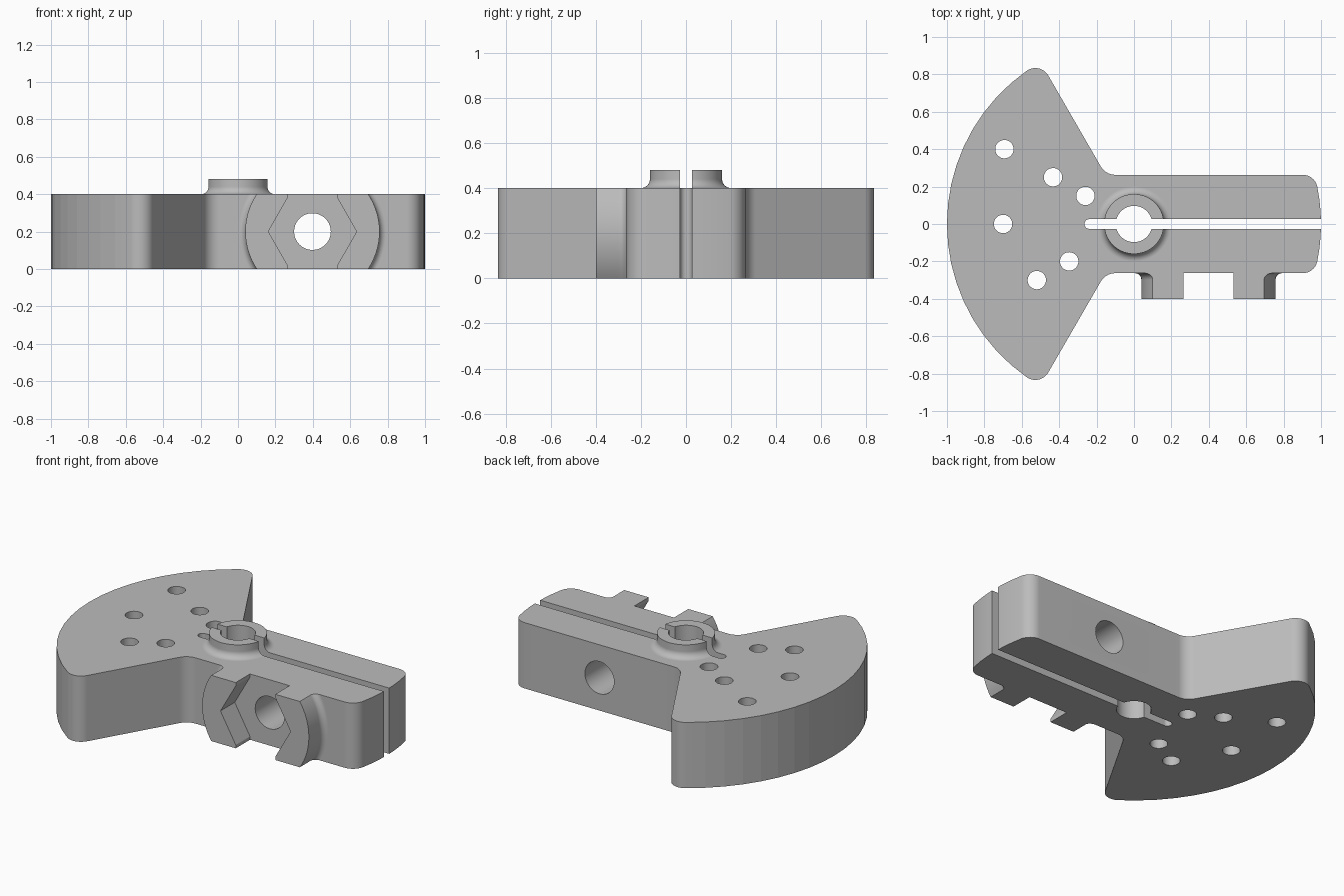
import bpy, bmesh
from math import sin, cos, asin, radians, degrees, sqrt, pi
from mathutils import Matrix, Vector

cube = bpy.data.objects.get("Cube")
if cube:
    bpy.data.objects.remove(cube, do_unlink=True)

grey = bpy.data.materials.new("plain_grey")
grey.use_nodes = True
colour = (0.5, 0.5, 0.5, 1)
grey.diffuse_color = colour
grey.node_tree.nodes["Principled BSDF"].inputs["Base Color"].default_value = colour

HEIGHT = 0.4        # body thickness
HALF = 0.263        # half width of the arm
CORNER = 0.08       # outer corner radius
FILLET = 0.09       # inner corner radius
UPRIGHT = Matrix.Identity(4)
SCREW_AXIS = Matrix.Translation((0.398, 0, HEIGHT / 2)) @ Matrix.Rotation(pi / 2, 4, "X")


def arc(cx, cy, r, start, end, steps):
    angles = [radians(start + (end - start) * i / steps) for i in range(steps + 1)]
    return [(cx + r * cos(a), cy + r * sin(a)) for a in angles]


def stack(name, rings, matrix=UPRIGHT):
    """Join equal rings of (x, y, z) points into a closed solid."""
    bm = bmesh.new()
    loops = [[bm.verts.new(matrix @ Vector(p)) for p in ring] for ring in rings]
    n = len(loops[0])
    for low, high in zip(loops, loops[1:]):
        for i in range(n):
            j = (i + 1) % n
            bm.faces.new((low[i], low[j], high[j], high[i]))
    bm.faces.new(loops[0])
    bm.faces.new(loops[-1])
    bmesh.ops.remove_doubles(bm, verts=bm.verts, dist=1e-5)
    bmesh.ops.recalc_face_normals(bm, faces=bm.faces)
    mesh = bpy.data.meshes.new(name)
    bm.to_mesh(mesh)
    bm.free()
    mesh.materials.append(grey)
    obj = bpy.data.objects.new(name, mesh)
    bpy.context.scene.collection.objects.link(obj)
    return obj


def prism(name, outline, low, high, matrix=UPRIGHT):
    return stack(name, [[(x, y, h) for x, y in outline] for h in (low, high)], matrix)


def lathe(name, profile, matrix=UPRIGHT, sides=72):
    rings = [[(x, y, h) for x, y in arc(0, 0, r, 0, 360, sides)[:-1]] for r, h in profile]
    return stack(name, rings, matrix)


def flared(radius, flare, base, top):
    """Profile of a collar with a concave fillet at its foot."""
    foot = arc(radius + flare, base + flare, flare, 270, 180, 18)
    return foot + [(radius, top)]


def finish(obj, cutters, keep=None):
    """Apply the cuts, then smooth the fine curves only."""
    jobs = ([(keep, "INTERSECT")] if keep else []) + [(c, "DIFFERENCE") for c in cutters]
    for cutter, operation in jobs:
        mod = obj.modifiers.new("cut", "BOOLEAN")
        mod.object = cutter
        mod.operation = operation
        mod.solver = "EXACT"
    bpy.context.view_layer.update()
    graph = bpy.context.evaluated_depsgraph_get()
    mesh = bpy.data.meshes.new_from_object(obj.evaluated_get(graph))
    obj.modifiers.clear()
    obj.data = mesh
    mesh.shade_smooth()
    mesh.set_sharp_from_angle(angle=radians(5.6))


# Body outline: a 120 degree fan joined to an arm with a curved end
inner = 1 - CORNER
fan_turn = 120 + degrees(asin(CORNER / inner))
end_y = HALF - CORNER
end_turn = degrees(asin(end_y / inner))
along = (HALF + FILLET - FILLET * sin(radians(30))) / sin(radians(120))
fillet_x = along * cos(radians(120)) + FILLET * cos(radians(30))
half = arc(0, 0, 1, 180, fan_turn, 9)
half += arc(inner * cos(radians(fan_turn)), inner * sin(radians(fan_turn)),
            CORNER, fan_turn, 30, 20)
half += arc(fillet_x, HALF + FILLET, FILLET, 210, 270, 12)
half += arc(sqrt(inner ** 2 - end_y ** 2), end_y, CORNER, 90, end_turn, 16)
half += arc(0, 0, 1, end_turn, 0, 3)
outline = half + [(x, -y) for x, y in half[-2:0:-1]]
body = prism("body", outline, 0, HEIGHT)

# Clamp boss on top and nut holder on the front
boss = lathe("clamp_boss", flared(0.16, 0.04, HEIGHT, 0.48))
holder = lathe("nut_holder", flared(0.359, 0.035, HALF, 0.4), SCREW_AXIS)

# Cutters
bore = lathe("bore_cutter", [(0.097, -0.1), (0.097, 0.6)])
screw = lathe("screw_cutter", [(0.098, -0.6), (0.098, 0.6)], SCREW_AXIS)
slot_shape = arc(-0.239, 0, 0.026, 90, 270, 36) + [(1.1, -0.026), (1.1, 0.026)]
slot = prism("slot_cutter", slot_shape, -0.1, 0.6)
pins = []
for distance, angle in ((0.8, 150), (0.5, 150), (0.3, 150), (0.7, 180), (0.4, 210), (0.6, 210)):
    spot = Matrix.Rotation(radians(angle), 4, "Z") @ Matrix.Translation((distance, 0, 0))
    pins.append(lathe("pin_cutter", [(0.049, -0.1), (0.049, 0.6)], spot))
side = [(0.133, -0.3), (0.133, -0.18), (0.236, 0), (0.133, 0.18), (0.133, 0.3)]
pocket_shape = side + [(-x, y) for x, y in reversed(side)]
pocket = prism("nut_pocket_cutter", pocket_shape, 0.2, 0.5, SCREW_AXIS)
slab = prism("slab_cutter", [(-1, -1), (1, -1), (1, 1), (-1, 1)], 0, HEIGHT)

finish(body, [bore, slot, screw] + pins)
finish(boss, [bore, slot])
finish(holder, [pocket], keep=slab)
for cutter in [bore, slot, screw, pocket, slab] + pins:
    bpy.data.objects.remove(cutter, do_unlink=True)
